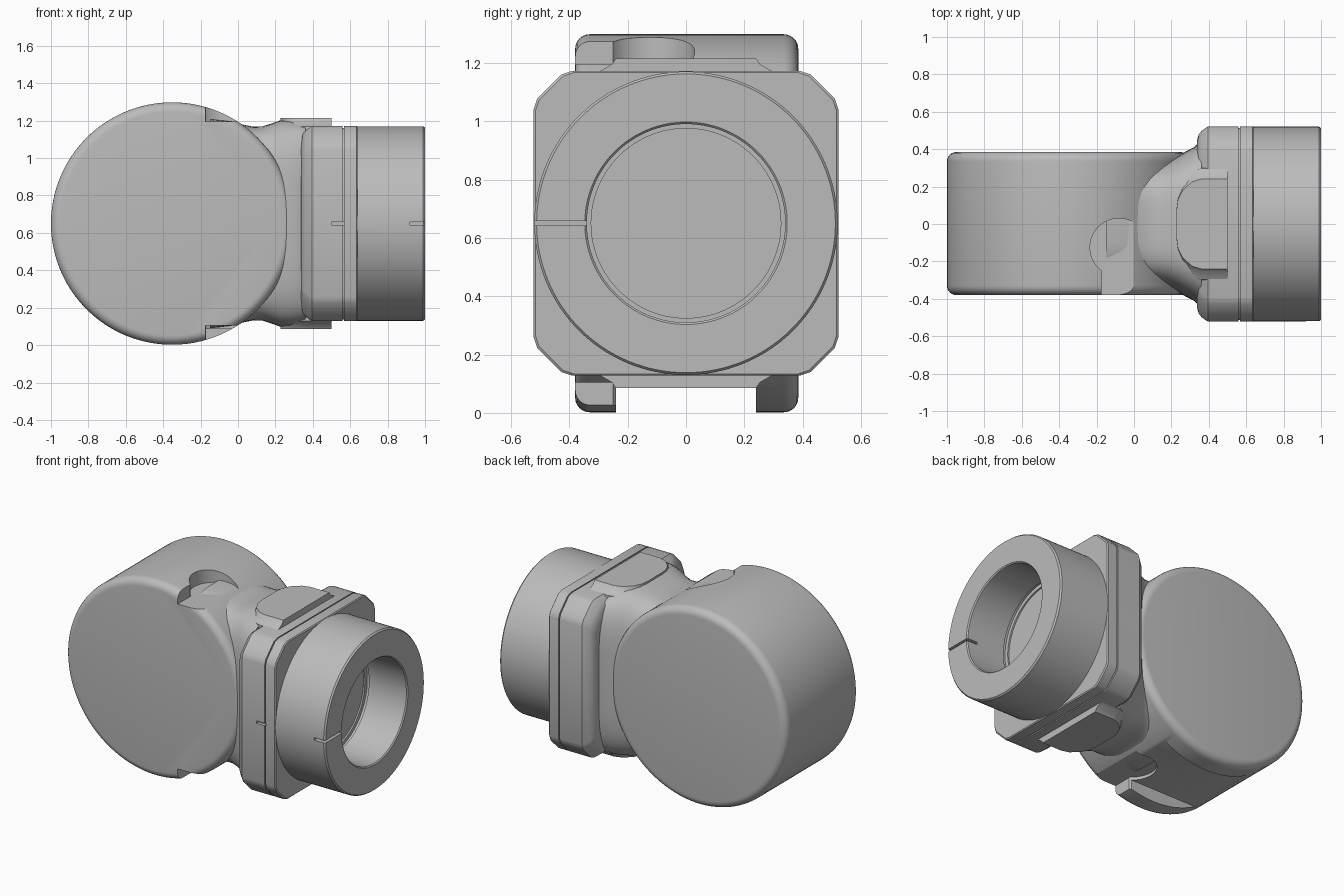
import bpy, bmesh
from math import cos, sin, pi, copysign
from mathutils import Vector

cube = bpy.data.objects.get("Cube")
if cube:
    bpy.data.objects.remove(cube, do_unlink=True)

MID = 0.65                      # height of the shared centre line
DRUM_X, DRUM_R = -0.352, 0.648

grey = bpy.data.materials.new("housing_grey")
grey.use_nodes = True
grey.diffuse_color = (0.5, 0.5, 0.5, 1)
grey.node_tree.nodes["Principled BSDF"].inputs["Base Color"].default_value = (0.5, 0.5, 0.5, 1)


def loft(name, rings):
    """Skin a list of equal-length point rings and cap both ends."""
    bm = bmesh.new()
    loops = [[bm.verts.new(p) for p in ring] for ring in rings]
    n = len(loops[0])
    for a, b in zip(loops, loops[1:]):
        for i in range(n):
            j = (i + 1) % n
            bm.faces.new((a[i], a[j], b[j], b[i]))
    bm.faces.new(loops[0][::-1])
    bm.faces.new(loops[-1])
    bmesh.ops.recalc_face_normals(bm, faces=bm.faces)
    mesh = bpy.data.meshes.new(name)
    bm.to_mesh(mesh)
    bm.free()
    obj = bpy.data.objects.new(name, mesh)
    bpy.context.collection.objects.link(obj)
    mesh.materials.append(grey)
    return obj


def box(x0, x1, y0, y1, z0, z1):
    return loft("cutter", [[(x0, y0, z), (x1, y0, z), (x1, y1, z), (x0, y1, z)] for z in (z0, z1)])


def circle(r, place, n=96):
    return [place(r * cos(2 * pi * i / n), r * sin(2 * pi * i / n)) for i in range(n)]


def select(obj):
    bpy.ops.object.select_all(action='DESELECT')
    obj.select_set(True)
    bpy.context.view_layer.objects.active = obj


def cut(obj, cutters):
    for c in cutters:
        c.hide_render = True
        select(obj)
        mod = obj.modifiers.new("cut", 'BOOLEAN')
        mod.operation, mod.solver, mod.object = 'DIFFERENCE', 'EXACT', c
        bpy.ops.object.modifier_apply(modifier=mod.name)
        bpy.data.objects.remove(c, do_unlink=True)


def smooth(obj, angle=0.55):
    select(obj)
    bpy.ops.object.shade_smooth_by_angle(angle=angle)


# Main drum with rounded rims
def drum_ring(y, r):
    return circle(r, lambda u, v: (DRUM_X + u, y, MID + v), 128)


F = 0.05
steps = [i * pi / 12 for i in range(7)]
rims = [(-0.38 + F - F * cos(a), DRUM_R - F + F * sin(a)) for a in steps]
rims += [(0.385 - F + F * cos(a), DRUM_R - F + F * sin(a)) for a in reversed(steps)]
drum = loft("main_drum", [drum_ring(y, r) for y, r in rims])

# Pockets near the neck, top and bottom, and the slot under the drum
cutters = [box(-0.9, 0.4, -0.24, 0.24, -0.2, 0.085)]
for s in (1, -1):
    zs = (MID + s * 0.545, MID + s * 0.8)
    cutters.append(loft("cutter", [circle(0.155, lambda u, v: (-0.08 + u, -0.125 + v, z), 48) for z in zs]))
    cutters.append(box(-0.175, 0.1, -0.5, -0.25, min(zs), max(zs)))
cut(drum, cutters)
smooth(drum)


# Neck blending the drum into the flange
def neck_ring(x, half_y, half_z, n=64):
    pts = []
    for i in range(n):
        c, s = cos(2 * pi * i / n), sin(2 * pi * i / n)
        pts.append((x, half_y * copysign(abs(c) ** 0.5, c), MID + half_z * copysign(abs(s) ** 0.5, s)))
    return pts


neck = loft("neck", [neck_ring(*s) for s in (
    (-0.15, 0.32, 0.56), (-0.04, 0.32, 0.548), (0.03, 0.32, 0.528), (0.08, 0.33, 0.518),
    (0.13, 0.33, 0.519), (0.18, 0.34, 0.535), (0.23, 0.36, 0.553), (0.28, 0.39, 0.556),
    (0.32, 0.41, 0.556), (0.36, 0.45, 0.54))])
smooth(neck, 0.9)

# Flat pads above and below the neck
half = [(0.5, 0.24), (0.36, 0.24), (0.31, 0.225), (0.26, 0.18), (0.235, 0.13), (0.228, 0.08)]
outline = half + [(x, -y) for x, y in reversed(half)]
for s, name in ((1, "top_pad"), (-1, "bottom_pad")):
    pad = loft(name, [[(x, y * k, MID + s * h) for x, y in outline]
                      for h, k in ((0.4, 1.28), (0.52, 1.24), (0.545, 1.06), (0.565, 1.0))])
    smooth(pad)


# Square flange with softened corners and a parting groove
def flange_ring(x, inset):
    h, c = 0.522 - inset, 0.11
    pts = []
    for q in range(4):
        for a, b in ((h, h - c - 0.02), (h - 0.012, h - c + 0.015),
                     (h - c + 0.015, h - 0.012), (h - c - 0.02, h)):
            for _ in range(q):
                a, b = -b, a
            pts.append((x, a, MID + b))
    return pts


flange = loft("flange", [flange_ring(*s) for s in (
    (0.338, 0.07), (0.345, 0.045), (0.36, 0.025), (0.395, 0.0), (0.56, 0.0), (0.56, 0.01),
    (0.568, 0.01), (0.568, 0.0), (0.634, 0.0), (0.64, 0.006))])
cut(flange, [box(0.5, 0.57, -0.6, -0.5, MID - 0.008, MID + 0.008)])
smooth(flange)


# Round collar with a blind bore and an index notch
def collar_ring(x, r):
    return circle(r, lambda u, v: (x, u, MID + v), 128)


collar = loft("collar", [collar_ring(*s) for s in (
    (0.63, 0.52), (0.99, 0.52), (1.0, 0.512), (1.0, 0.347), (0.993, 0.34),
    (0.72, 0.34), (0.72, 0.35), (0.70, 0.35), (0.70, 0.325), (0.69, 0.325))])
cut(collar, [box(0.92, 1.1, -0.6, -0.33, MID - 0.008, MID + 0.008)])
smooth(collar)
